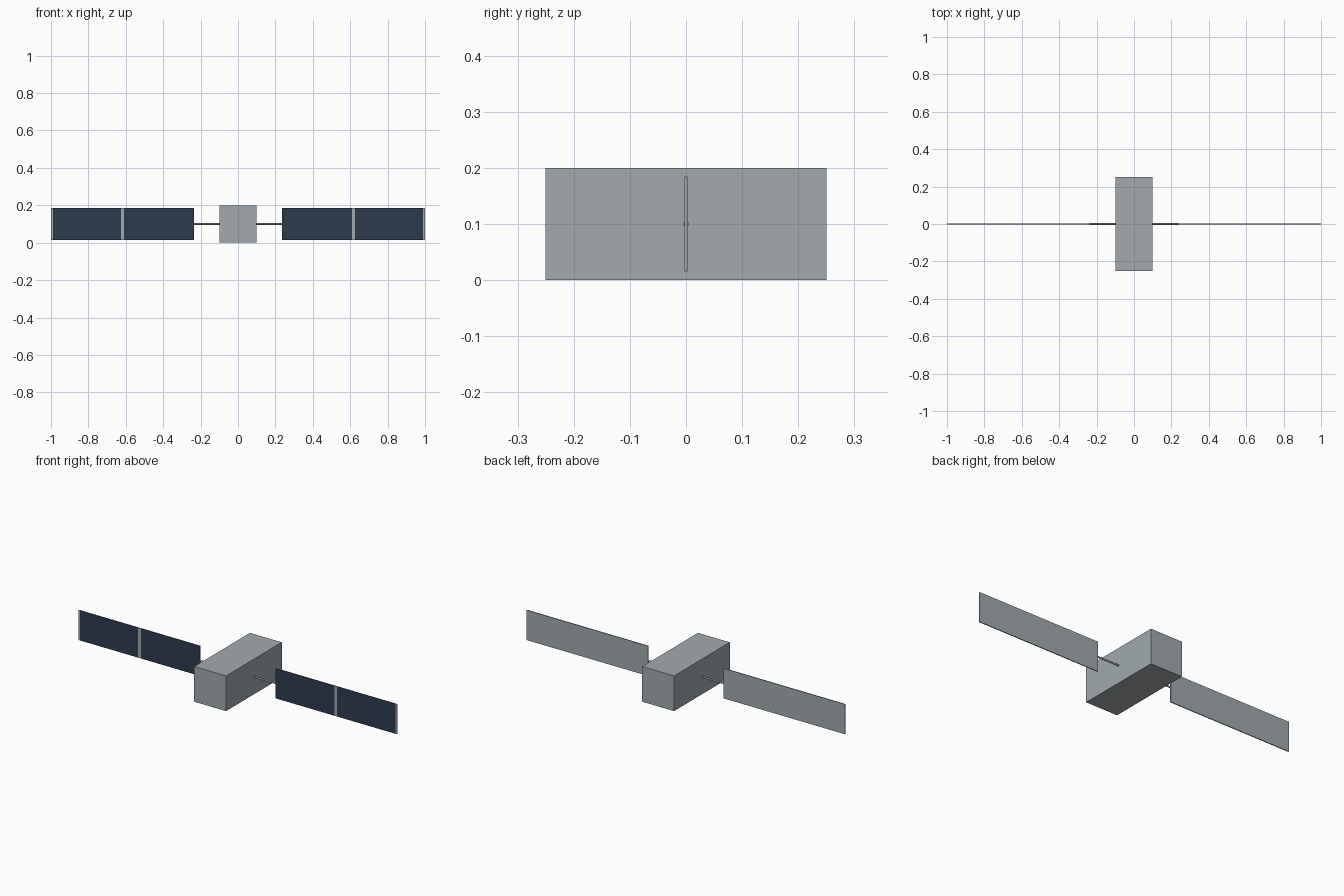
import bpy
import bmesh
import math
from mathutils import Matrix, Vector

cube = bpy.data.objects.get("Cube")
if cube:
    bpy.data.objects.remove(cube, do_unlink=True)


def make_material(name, rgb):
    mat = bpy.data.materials.new(name)
    mat.use_nodes = True
    mat.diffuse_color = (*rgb, 1)
    bsdf = next(n for n in mat.node_tree.nodes if n.type == 'BSDF_PRINCIPLED')
    bsdf.inputs["Base Color"].default_value = (*rgb, 1)
    return mat


grey = make_material("light grey metal", (0.36, 0.40, 0.42))
navy = make_material("dark blue solar cell", (0.026, 0.044, 0.076))

MID_Z = 0.1
HALF_BODY = 0.1
PANEL_IN, PANEL_OUT = 0.236, 1.0
CUTS = (0.609, 0.625, 0.99)      # edges of the bare strips between cells


def finish(bm, name, mats):
    mesh = bpy.data.meshes.new(name)
    bm.to_mesh(mesh)
    bm.free()
    for mat in mats:
        mesh.materials.append(mat)
    obj = bpy.data.objects.new(name, mesh)
    bpy.context.collection.objects.link(obj)
    return obj


def box(size, centre):
    bm = bmesh.new()
    matrix = Matrix.Translation(centre) @ Matrix.Diagonal((*size, 1))
    bmesh.ops.create_cube(bm, size=1, matrix=matrix)
    return bm


# Main body
finish(box((2 * HALF_BODY, 0.5, 0.2), (0, 0, MID_Z)), "body", [grey])

for side, label in ((1, "left"), (-1, "right")):
    # Solar panel: cut across its length, cells coloured on the front only
    bm = box((PANEL_OUT - PANEL_IN, 0.005, 0.17),
             (side * (PANEL_IN + PANEL_OUT) / 2, 0, MID_Z))
    for x in CUTS:
        bmesh.ops.bisect_plane(bm, geom=bm.verts[:] + bm.edges[:] + bm.faces[:],
                               plane_co=(side * x, 0, 0), plane_no=(1, 0, 0))
    bm.normal_update()
    for face in bm.faces:
        x = abs(face.calc_center_median().x)
        is_cell = x < CUTS[0] or CUTS[1] < x < CUTS[2]
        face.material_index = int(face.normal.y < -0.9 and is_cell)
    finish(bm, label + "_solar_panel", [grey, navy])

    # Support rod from the body to the panel
    bm = bmesh.new()
    start, end = HALF_BODY - 0.01, PANEL_IN + 0.002
    matrix = (Matrix.Translation(Vector((side * (start + end) / 2, 0, MID_Z)))
              @ Matrix.Rotation(math.pi / 2, 4, 'Y'))
    bmesh.ops.create_cone(bm, cap_ends=True, segments=16, radius1=0.0048,
                          radius2=0.0048, depth=end - start, matrix=matrix)
    for face in bm.faces:
        face.smooth = len(face.verts) == 4
    finish(bm, label + "_support_rod", [grey])
